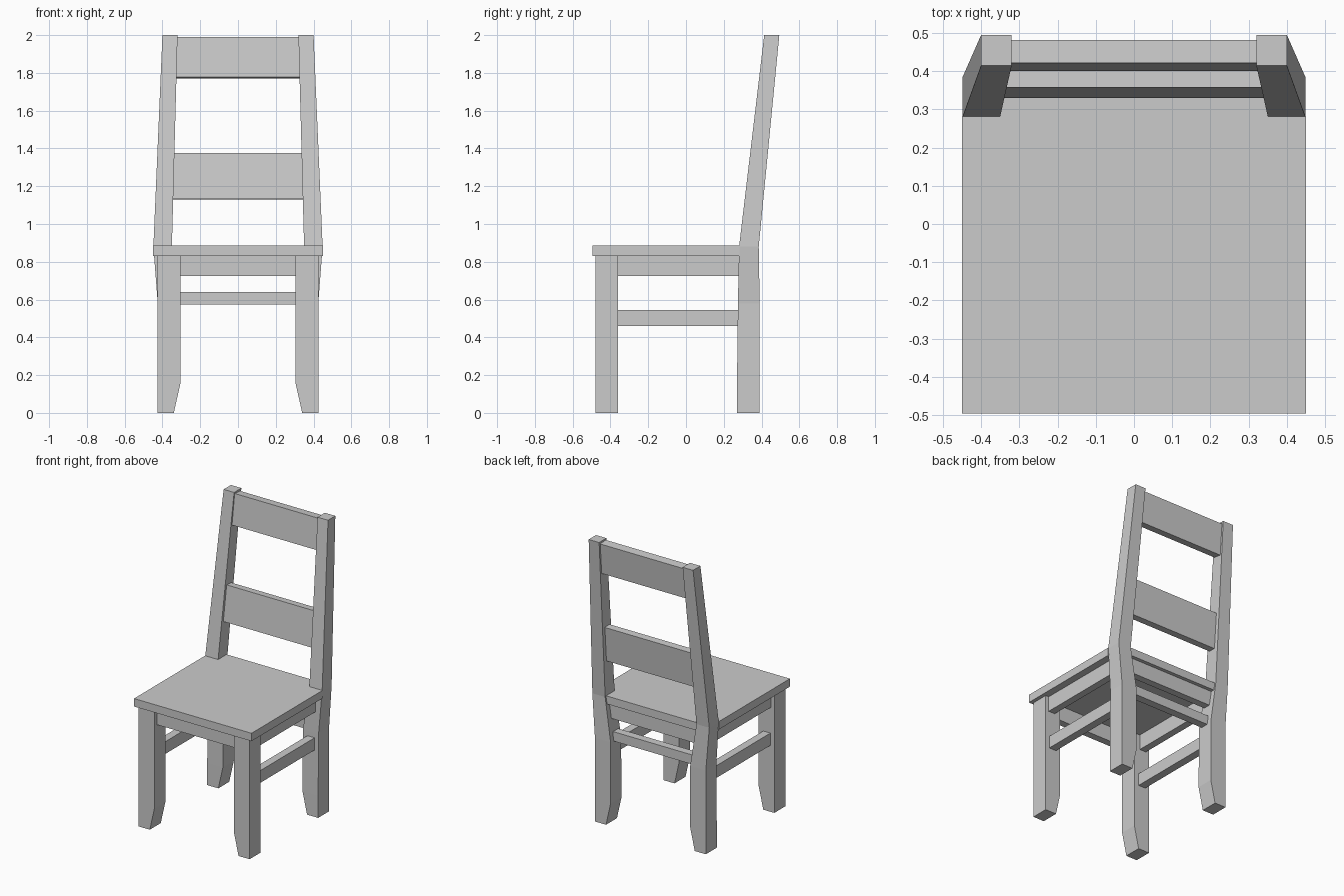
import bpy, bmesh

if "Cube" in bpy.data.objects:
    bpy.data.objects.remove(bpy.data.objects["Cube"])


def finish(name, bm, mirror=False):
    bmesh.ops.recalc_face_normals(bm, faces=bm.faces)
    me = bpy.data.meshes.new(name)
    bm.to_mesh(me)
    bm.free()
    ob = bpy.data.objects.new(name, me)
    bpy.context.collection.objects.link(ob)
    if mirror:
        ob.modifiers.new("mirror", 'MIRROR').use_mirror_merge = False
    return ob


def loft(name, rings, mirror=False):
    """Square section lofted through rings of (z, x0, x1, y0, y1)."""
    bm = bmesh.new()
    loops = [[bm.verts.new(p) for p in ((x0, y0, z), (x1, y0, z), (x1, y1, z), (x0, y1, z))]
             for z, x0, x1, y0, y1 in rings]
    for a, b in zip(loops, loops[1:]):
        for i in range(4):
            j = (i + 1) % 4
            bm.faces.new((a[i], a[j], b[j], b[i]))
    bm.faces.new(loops[0][::-1])
    bm.faces.new(loops[-1])
    return finish(name, bm, mirror)


def box(name, x0, x1, y0, y1, z0, z1, mirror=False):
    return loft(name, [(z0, x0, x1, y0, y1), (z1, x0, x1, y0, y1)], mirror)


def extrude(name, pts, vec):
    bm = bmesh.new()
    f = bm.faces.new([bm.verts.new(p) for p in pts])
    r = bmesh.ops.extrude_face_region(bm, geom=[f], use_keep_orig=True)
    bmesh.ops.translate(bm, vec=vec, verts=[v for v in r["geom"] if isinstance(v, bmesh.types.BMVert)])
    return finish(name, bm)


# Seat, notched around the back posts
half = [(0.45, -0.495), (0.45, 0.283), (0.35, 0.283), (0.35, 0.375)]
outline = half + [(-x, y) for x, y in reversed(half)]
extrude("seat", [(x, y, 0.83) for x, y in outline], (0, 0, 0.055))

# Front legs with tapered feet
loft("front_leg", [(0, 0.34, 0.425, -0.48, -0.36),
                   (0.155, 0.305, 0.425, -0.48, -0.36),
                   (0.83, 0.305, 0.425, -0.48, -0.36)], True)

# Back legs continuing into leaning posts
loft("back_post", [(0, 0.34, 0.425, 0.27, 0.39),
                   (0.155, 0.305, 0.425, 0.27, 0.39),
                   (0.58, 0.305, 0.425, 0.275, 0.39),
                   (0.88, 0.35, 0.448, 0.281, 0.385),
                   (2.0, 0.32, 0.40, 0.414, 0.494)], True)

# Aprons below the seat
box("front_apron", -0.31, 0.31, -0.45, -0.40, 0.725, 0.83)
box("back_apron", -0.34, 0.34, 0.30, 0.35, 0.725, 0.83)
box("side_apron", 0.35, 0.40, -0.365, 0.285, 0.725, 0.83, True)

# Stretchers
box("side_stretcher", 0.34, 0.395, -0.365, 0.28, 0.46, 0.545, True)
box("back_stretcher", -0.31, 0.31, 0.30, 0.355, 0.575, 0.64)

# Leaning back slats
for name, w, prof in (
        ("middle_slat", 0.36, [(0.330, 1.132), (0.357, 1.377), (0.407, 1.374), (0.380, 1.130)]),
        ("top_slat", 0.34, [(0.400, 1.778), (0.421, 1.99), (0.481, 1.985), (0.457, 1.77)])):
    extrude(name, [(-w, y, z) for y, z in prof], (2 * w, 0, 0))
